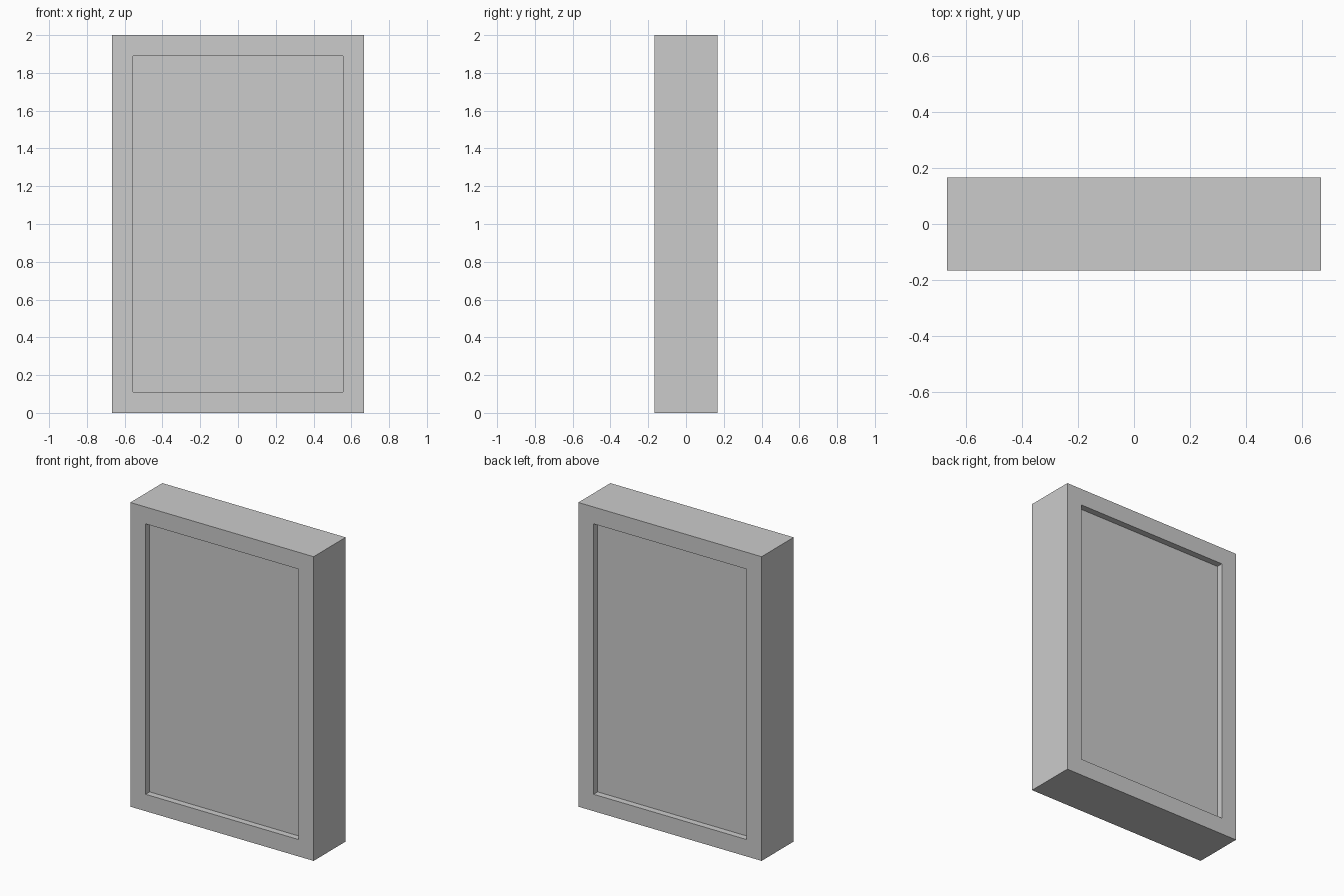
import bpy, bmesh
from mathutils import Matrix

if "Cube" in bpy.data.objects:
    bpy.data.objects.remove(bpy.data.objects["Cube"])

W, D, H = 1.333, 0.333, 2.0
BORDER, RECESS = 0.111, 0.042

# Solid slab standing on the ground
bm = bmesh.new()
bmesh.ops.create_cube(bm, size=1, matrix=Matrix.Translation((0, 0, H / 2)) @ Matrix.Diagonal((W, D, H, 1)))
bm.normal_update()

# Shallow recessed panel on front and back
for face in [f for f in bm.faces if abs(f.normal.y) > 0.9]:
    inward = -face.normal.copy() * RECESS
    bmesh.ops.inset_region(bm, faces=[face], thickness=BORDER, use_even_offset=True)
    inner = bmesh.ops.extrude_discrete_faces(bm, faces=[face])["faces"][0]
    bmesh.ops.translate(bm, verts=inner.verts, vec=inward)

bmesh.ops.recalc_face_normals(bm, faces=bm.faces)
mesh = bpy.data.meshes.new("framed_panel")
bm.to_mesh(mesh)
bm.free()
bpy.context.collection.objects.link(bpy.data.objects.new("framed_panel", mesh))
